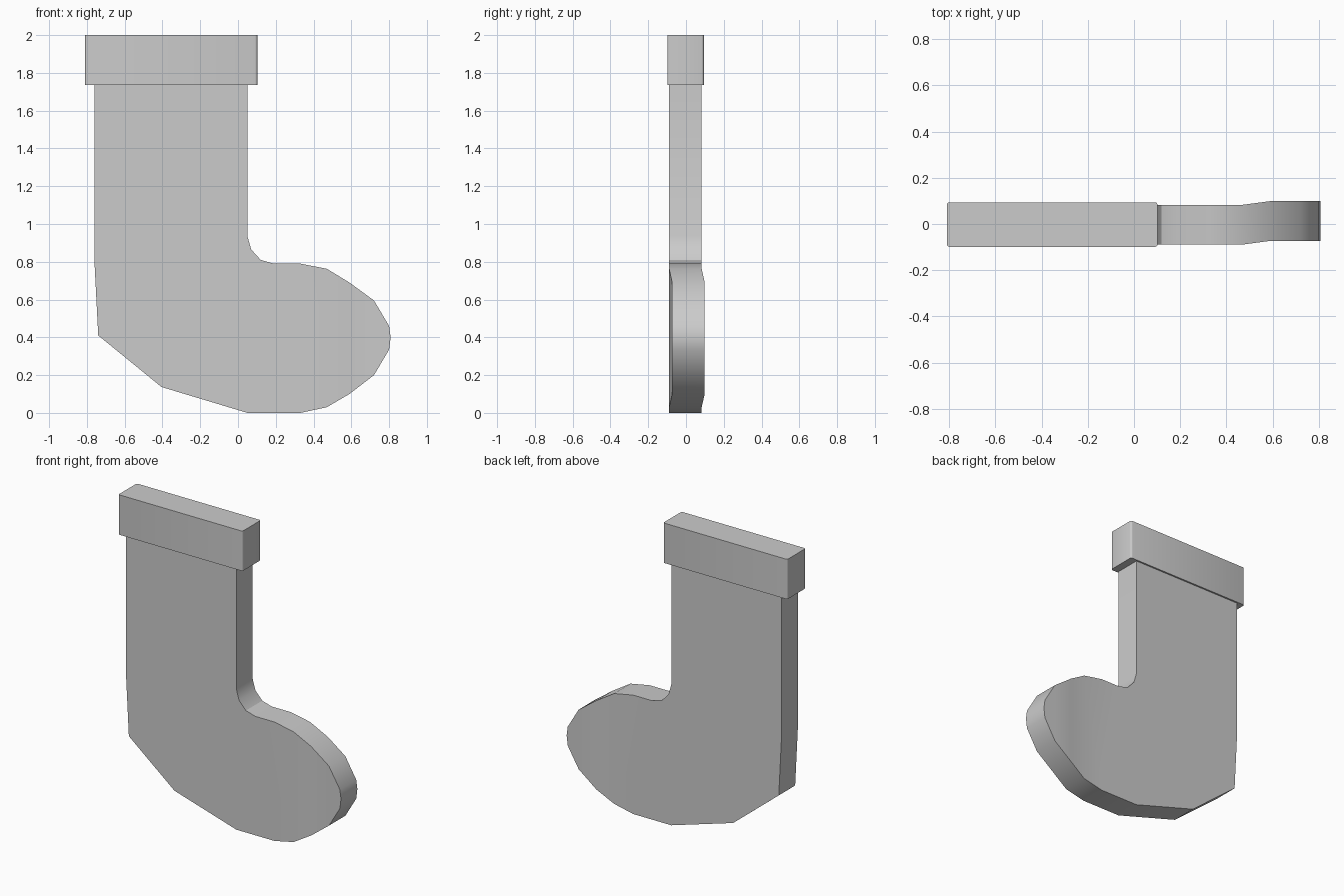
import bpy, bmesh, math
from mathutils import Vector

if "Cube" in bpy.data.objects:
    bpy.data.objects.remove(bpy.data.objects["Cube"])


def finish(name, bm, angle):
    bmesh.ops.recalc_face_normals(bm, faces=bm.faces)
    mesh = bpy.data.meshes.new(name)
    bm.to_mesh(mesh)
    bm.free()
    obj = bpy.data.objects.new(name, mesh)
    bpy.context.collection.objects.link(obj)
    bpy.ops.object.select_all(action='DESELECT')
    obj.select_set(True)
    bpy.context.view_layer.objects.active = obj
    bpy.ops.object.shade_smooth_by_angle(angle=math.radians(angle))
    return obj


# Stocking body: side profile (x, z) extruded through its thickness
profile = [(-0.76, 1.75), (-0.76, 0.80), (-0.74, 0.41), (-0.405, 0.137),
           (0.05, 0.0), (0.33, 0.0), (0.47, 0.03), (0.59, 0.10),
           (0.72, 0.20), (0.80, 0.335), (0.808, 0.40), (0.80, 0.46),
           (0.72, 0.595), (0.59, 0.69), (0.47, 0.763), (0.33, 0.79),
           (0.19, 0.79), (0.12, 0.81), (0.07, 0.865), (0.05, 0.935),
           (0.05, 1.75)]
bm = bmesh.new()
face = bm.faces.new([bm.verts.new((x, -0.089, z)) for x, z in profile])
ext = bmesh.ops.extrude_face_region(bm, geom=[face])
bmesh.ops.translate(bm, vec=(0, 0.172, 0),
                    verts=[g for g in ext["geom"] if isinstance(g, bmesh.types.BMVert)])

# Toe: cut across the foot and shift the tip slightly backwards
for x in (0.47, 0.59):
    bmesh.ops.bisect_plane(bm, geom=bm.verts[:] + bm.edges[:] + bm.faces[:],
                           dist=0.0005, plane_co=(x, 0, 0), plane_no=(1, 0, 0))
for v in bm.verts:
    v.co.y += 0.016 * min(max((v.co.x - 0.47) / 0.12, 0), 1)
finish("stocking_body", bm, 30)

# Cuff: block with softened vertical corners
bm = bmesh.new()
bmesh.ops.create_cube(bm, size=1)
bmesh.ops.scale(bm, vec=(0.912, 0.193, 0.265), verts=bm.verts)
bmesh.ops.translate(bm, vec=(-0.354, -0.0025, 1.8675), verts=bm.verts)
upright = [e for e in bm.edges
           if abs(e.verts[0].co.z - e.verts[1].co.z) > 0.1]
bmesh.ops.bevel(bm, geom=upright, offset=0.012, segments=3, profile=0.5,
                affect='EDGES')
finish("cuff", bm, 40)
